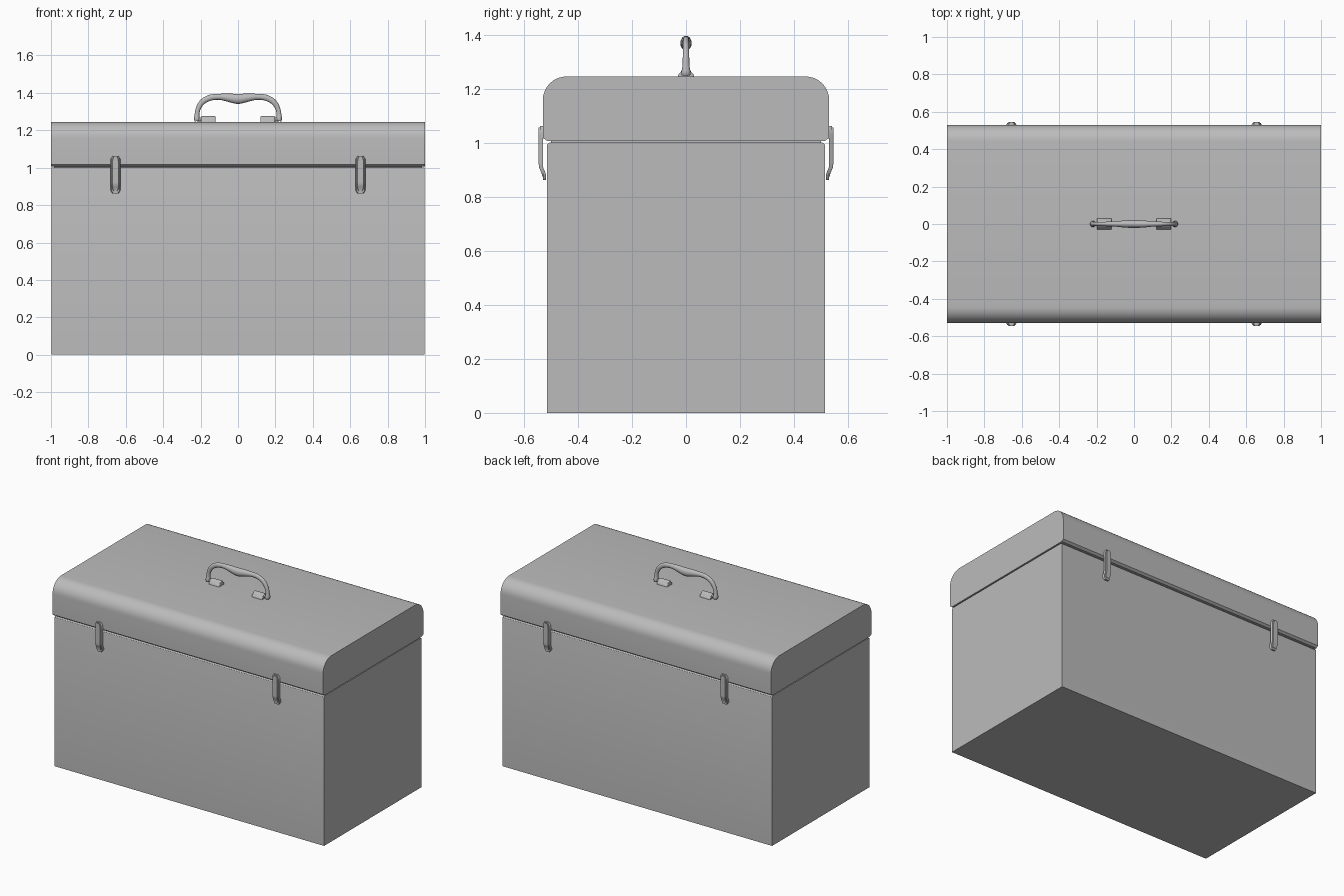
import bpy, bmesh
from math import sin, cos, pi, radians
from mathutils import Vector

cube = bpy.data.objects.get("Cube")
if cube:
    bpy.data.objects.remove(cube, do_unlink=True)

grey = bpy.data.materials.new("grey metal")
grey.use_nodes = True
COLOUR = (0.5, 0.5, 0.5, 1)
grey.diffuse_color = COLOUR
grey.node_tree.nodes["Principled BSDF"].inputs["Base Color"].default_value = COLOUR


def finish(obj, angle=30):
    obj.data.materials.clear()
    obj.data.materials.append(grey)
    bpy.ops.object.select_all(action="DESELECT")
    obj.select_set(True)
    bpy.context.view_layer.objects.active = obj
    bpy.ops.object.shade_smooth_by_angle(angle=radians(angle))
    return obj


def add_mesh(name, bm, angle=30):
    bmesh.ops.recalc_face_normals(bm, faces=bm.faces)
    mesh = bpy.data.meshes.new(name)
    bm.to_mesh(mesh)
    bm.free()
    obj = bpy.data.objects.new(name, mesh)
    bpy.context.collection.objects.link(obj)
    return finish(obj, angle)


def extrude_x(name, profile, x0, x1, angle=30):
    """Closed (y, z) profile extruded along x."""
    bm = bmesh.new()
    face = bm.faces.new([bm.verts.new((x0, y, z)) for y, z in profile])
    out = bmesh.ops.extrude_face_region(bm, geom=[face])
    moved = [v for v in out["geom"] if isinstance(v, bmesh.types.BMVert)]
    bmesh.ops.translate(bm, verts=moved, vec=(x1 - x0, 0, 0))
    return add_mesh(name, bm, angle)


def arc(cy, cz, r, a0, a1, n=8):
    return [(cy + r * cos(a0 + (a1 - a0) * i / n), cz + r * sin(a0 + (a1 - a0) * i / n))
            for i in range(n + 1)]


# Box body with softened upper edges
R = 0.012
body = [(-0.515, 0), (0.515, 0)] + arc(0.515 - R, 1 - R, R, 0, pi / 2, 3)
body += arc(R - 0.515, 1 - R, R, pi / 2, pi, 3)
extrude_x("box_body", body, -0.997, 0.997)

# Dark seam core between body and lid
extrude_x("seam_core", [(-0.5, 0.99), (0.5, 0.99), (0.5, 1.02), (-0.5, 1.02)], -0.985, 0.985)

# Lid with rounded front and back edges
R = 0.088
lid = [(-0.515, 1.007), (0.515, 1.007), (0.53, 1.018)]
lid += arc(0.53 - R, 1.245 - R, R, 0, pi / 2) + arc(R - 0.53, 1.245 - R, R, pi / 2, pi)
lid += [(-0.53, 1.018)]
extrude_x("lid", lid, -1, 1)


# Latches: a curved strap with a rounded foot and a raised rim
def strap(name, cx, side, width, lift, thick, z_top, z_low):
    bm = bmesh.new()
    rows = 16
    grid = []
    for i in range(rows + 1):
        z = z_top + (z_low - z_top) * i / rows
        bend = min(max((0.915 - z) / 0.035, 0), 1)
        y = 0.534 + lift - 0.012 * bend * bend * (3 - 2 * bend)
        end = min(z - z_low, z_top - z)
        w = width * (1 - 0.45 * max(0, 1 - end / 0.022) ** 2)
        grid.append([[bm.verts.new((cx + s * w, side * (y + t), z)) for s, t in
                      ((-1, 0), (-0.8, thick), (0.8, thick), (1, 0))]])
    for a, b in zip(grid, grid[1:]):
        for k in range(4):
            m = (k + 1) % 4
            bm.faces.new((a[0][k], a[0][m], b[0][m], b[0][k]))
    bm.faces.new(grid[0][0])
    bm.faces.new(grid[-1][0])
    return add_mesh(name, bm, 40)


for side, where in ((-1, "front"), (1, "back")):
    for cx, hand in ((-0.655, "right"), (0.655, "left")):
        strap(f"latch_{where}_{hand}", cx, side, 0.027, -0.004, 0.011, 1.062, 0.862)
        strap(f"latch_ridge_{where}_{hand}", cx, side, 0.019, 0.005, 0.006, 1.056, 0.875)
        # Hinge mount hidden behind the strap
        bpy.ops.mesh.primitive_cube_add(size=1, location=(cx, side * 0.528, 1.035))
        mount = bpy.context.object
        mount.name = f"latch_mount_{where}_{hand}"
        mount.scale = (0.04, 0.012, 0.04)
        finish(mount)

# Handle: elliptical sweep; half path holds x, z, in-plane radius, y radius
HALF = [(0, 1.368, 0.027, 0.021), (0.05, 1.374, 0.022, 0.019), (0.1, 1.379, 0.016, 0.014),
        (0.15, 1.374, 0.016, 0.012), (0.19, 1.352, 0.015, 0.012), (0.212, 1.318, 0.013, 0.012),
        (0.219, 1.285, 0.013, 0.013), (0.22, 1.262, 0.015, 0.017), (0.218, 1.25, 0.013, 0.016)]
keys = [(-x, *rest) for x, *rest in HALF[:0:-1]] + HALF
keys = [Vector(k) for k in keys]


def spline(p0, p1, p2, p3, t):
    return 0.5 * (2 * p1 + (p2 - p0) * t + (2 * p0 - 5 * p1 + 4 * p2 - p3) * t * t
                  + (3 * p1 - p0 - 3 * p2 + p3) * t ** 3)


last = len(keys) - 1
path = []
for i in range(last):
    quad = [keys[min(max(i + d, 0), last)] for d in (-1, 0, 1, 2)]
    path += [spline(*quad, t / 4) for t in range(4)]
path.append(keys[-1])

bm = bmesh.new()
rings = []
for i, p in enumerate(path):
    a, b = path[max(i - 1, 0)], path[min(i + 1, len(path) - 1)]
    along = Vector((b[0] - a[0], 0, b[1] - a[1])).normalized()
    normal = Vector((-along.z, 0, along.x))
    rings.append([bm.verts.new(Vector((p[0], 0, p[1])) + normal * p[2] * cos(q)
                               + Vector((0, p[3] * sin(q), 0)))
                  for q in (2 * pi * k / 16 for k in range(16))])
for a, b in zip(rings, rings[1:]):
    for k in range(16):
        m = (k + 1) % 16
        bm.faces.new((a[k], a[m], b[m], b[k]))
bm.faces.new(rings[0])
bm.faces.new(rings[-1])
add_mesh("handle", bm, 50)

# Handle mounts: rounded saddles with a pivot pin running into the handle
saddle = [(-0.031, 1.24), (0.031, 1.24), (0.027, 1.255)]
saddle += arc(0, 1.256, 0.02, radians(20), radians(160), 10) + [(-0.027, 1.255)]
for s, hand in ((-1, "right"), (1, "left")):
    mount = extrude_x(f"handle_mount_{hand}", saddle, s * 0.12, s * 0.198, 40)
    bevel = mount.modifiers.new("soft edges", "BEVEL")
    bevel.width, bevel.segments = 0.005, 2
    bpy.ops.mesh.primitive_cylinder_add(vertices=16, radius=0.011, depth=0.1,
                                        location=(s * 0.17, 0, 1.258), rotation=(0, pi / 2, 0))
    bpy.context.object.name = f"handle_pin_{hand}"
    finish(bpy.context.object)
